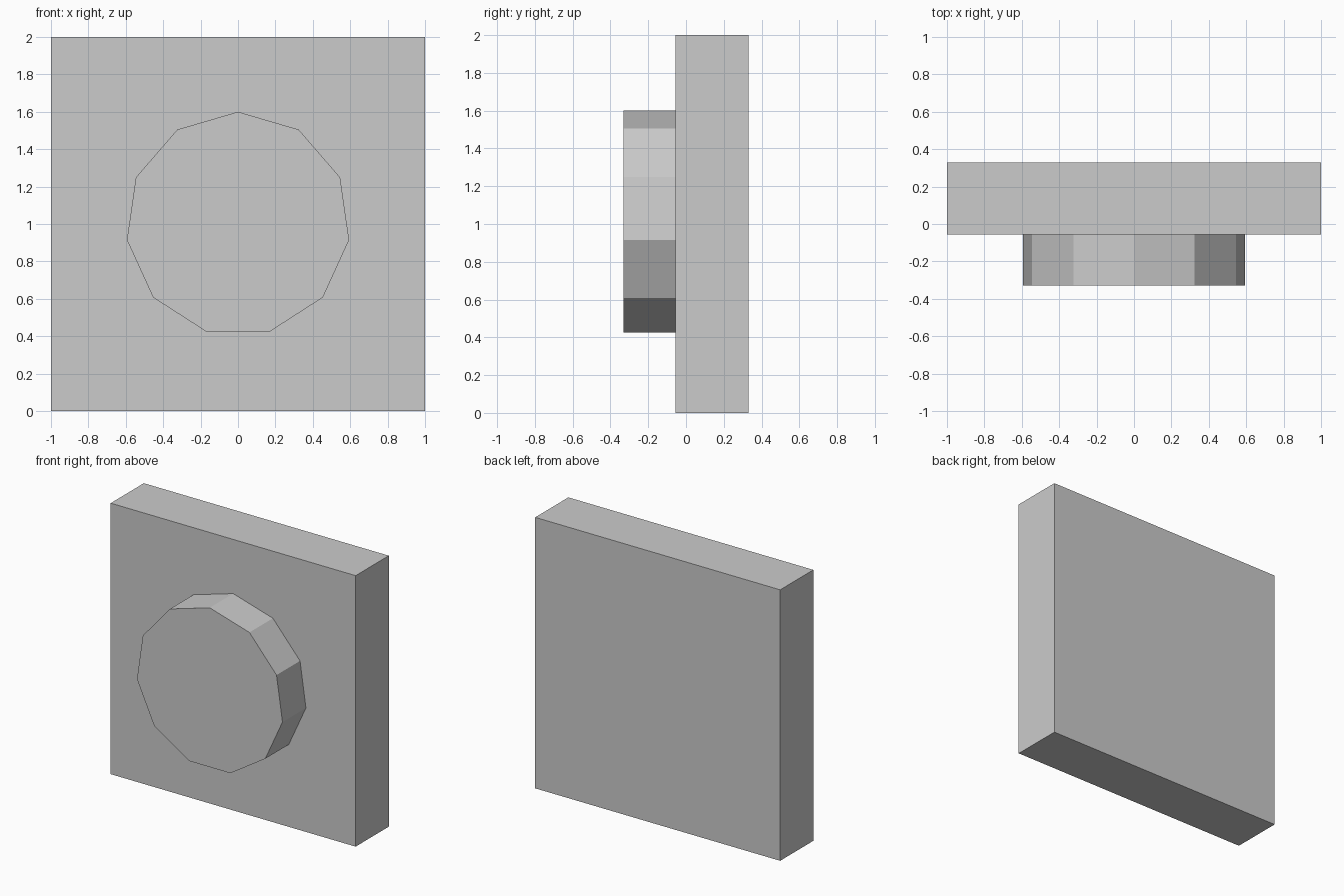
import bpy, math

if "Cube" in bpy.data.objects:
    bpy.data.objects.remove(bpy.data.objects["Cube"])

FRONT, STEP, BACK = -0.33, -0.056, 0.33   # y of knob face, plate face, plate back


def prism(name, profile, y0, y1):
    """Extrude an (x, z) outline from y0 (front) to y1 (back)."""
    n = len(profile)
    verts = [(x, y, z) for y in (y0, y1) for x, z in profile]
    faces = [tuple(range(n)), tuple(reversed(range(n, 2 * n)))]
    faces += [((i + 1) % n, i, n + i, n + (i + 1) % n) for i in range(n)]
    mesh = bpy.data.meshes.new(name)
    mesh.from_pydata(verts, [], faces)
    mesh.update()
    obj = bpy.data.objects.new(name, mesh)
    bpy.context.collection.objects.link(obj)
    return obj


# Square backing plate
prism("plate", [(-1, 0), (1, 0), (1, 2), (-1, 2)], STEP, BACK)

# Eleven-sided round knob, one corner pointing up (counter-clockwise from front)
SIDES, RADIUS = 11, 0.6
outline = [(-RADIUS * math.sin(2 * math.pi * i / SIDES),
            1 + RADIUS * math.cos(2 * math.pi * i / SIDES)) for i in range(SIDES)]
prism("knob", outline, FRONT, STEP)
